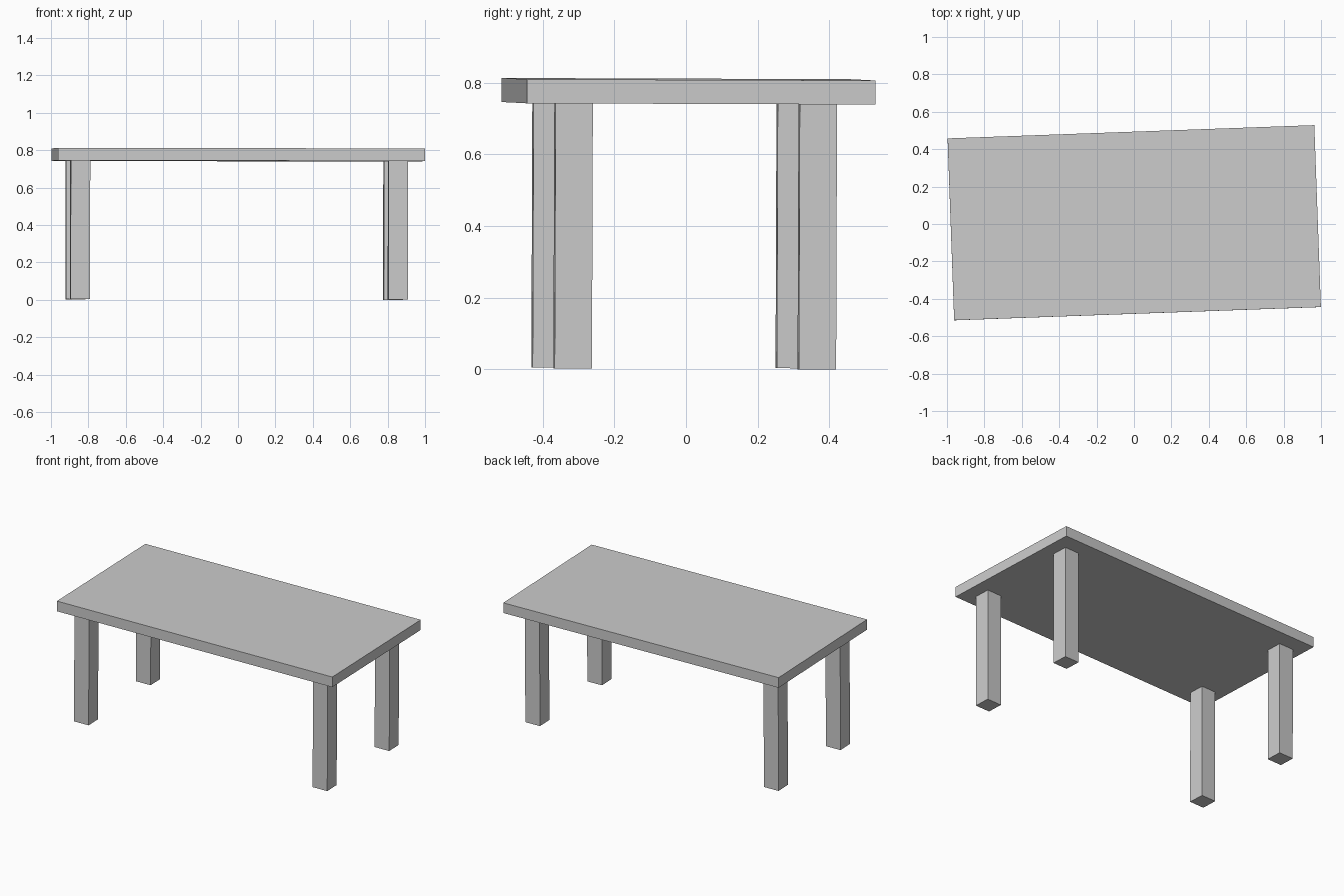
import bpy, math
from mathutils import Matrix, Vector

if "Cube" in bpy.data.objects:
    bpy.data.objects.remove(bpy.data.objects["Cube"])

# The whole table is turned about z and leans very slightly
LEAN = Matrix.Rotation(math.radians(-0.2), 4, 'X') @ Matrix.Rotation(math.radians(0.1), 4, 'Y')
POSE = LEAN @ Matrix.Rotation(math.radians(2.07), 4, 'Z')


def box(name, center, size):
    bpy.ops.mesh.primitive_cube_add(size=1)
    ob = bpy.context.object
    ob.name = name
    ob.data.transform(POSE @ Matrix.Translation(center) @ Matrix.Diagonal((*size, 1)))
    return ob


# Table top
box("table_top", Vector((0, 0.004, 0.776)), (1.962, 0.973, 0.067))

# Four square legs
for sx, side in ((-1, "left"), (1, "right")):
    for sy, end in ((-1, "front"), (1, "back")):
        box(f"{end}_{side}_leg",
            Vector((-0.008 + sx * 0.85, -0.006 + sy * 0.341, 0.373)),
            (0.104, 0.104, 0.741))
